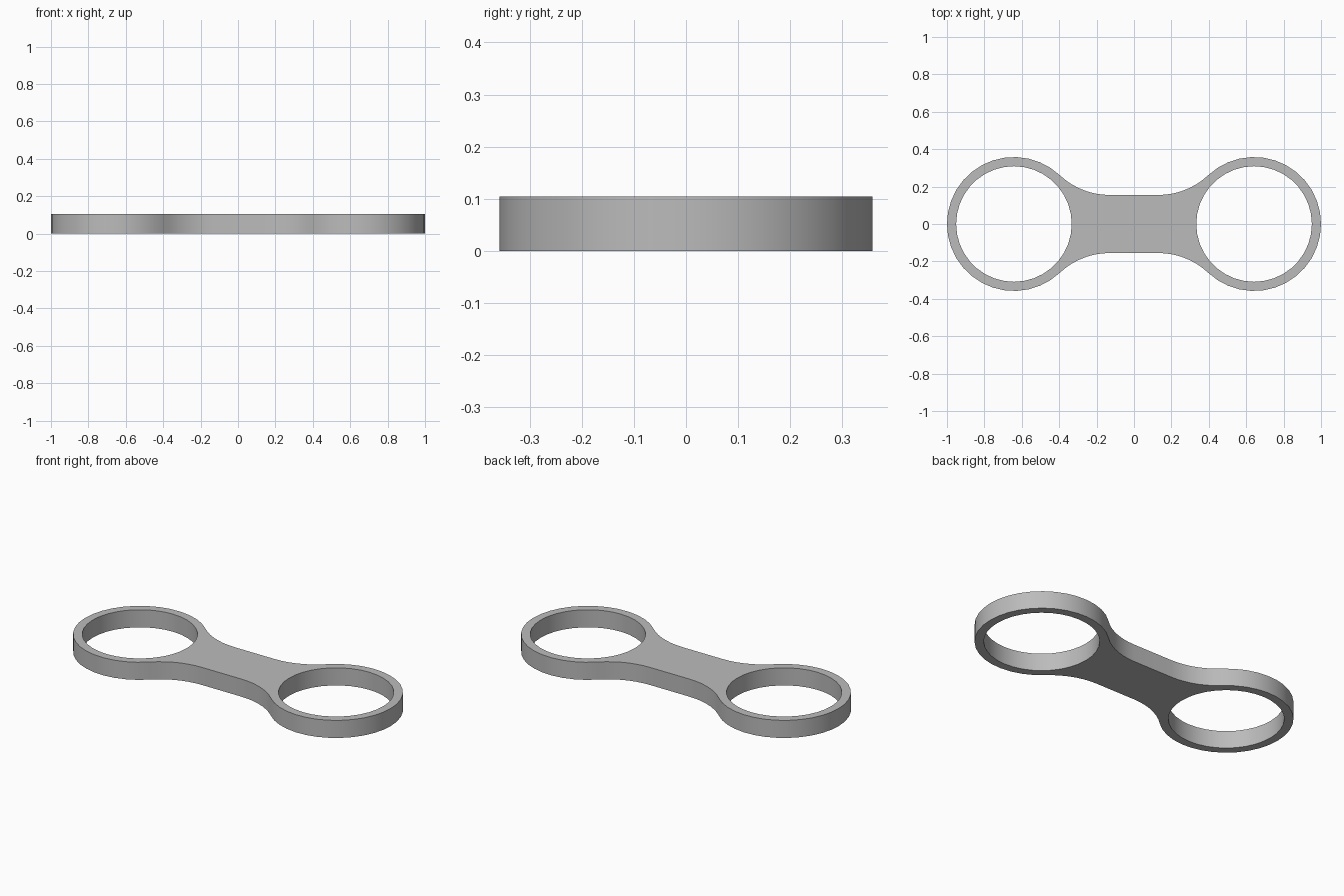
import bpy, bmesh
from math import pi, cos, sin, atan2, sqrt

cube = bpy.data.objects.get("Cube")
if cube:
    bpy.data.objects.remove(cube)

HEIGHT = 0.104
OUTER, INNER = 0.358, 0.309      # ring radii
CX = 1 - OUTER                   # ring centre distance
WAIST, FLAT = 0.155, 0.13        # half width and half length of the straight neck

# Fillet radius tangent to both the neck edge and the ring
fillet = ((CX - FLAT) ** 2 + WAIST ** 2 - OUTER ** 2) / (2 * (OUTER - WAIST))
fillet_y = WAIST + fillet
join = atan2(fillet_y, FLAT - CX)


def arc(cx, cy, r, a0, a1, n):
    return [(cx + r * cos(a0 + (a1 - a0) * i / n),
             cy + r * sin(a0 + (a1 - a0) * i / n)) for i in range(n + 1)]


# One quarter of the outline, from the outer tip to the neck, then mirrored
quarter = arc(CX, 0, OUTER, 0, join, 13)
quarter += arc(FLAT, fillet_y, fillet, join - pi, -pi / 2, 7)[1:]
half = quarter + [(-x, y) for x, y in reversed(quarter)]
outline = half + [(x, -y) for x, y in reversed(half[1:-1])]
holes = [arc(side * CX, 0, INNER, 0, 2 * pi, 36)[:-1] for side in (1, -1)]

# Fill the flat plate with its two holes, then raise it
bm = bmesh.new()
edges = []
for loop in [outline] + holes:
    verts = [bm.verts.new((x, y, 0)) for x, y in loop]
    edges += [bm.edges.new((v, verts[i - 1])) for i, v in enumerate(verts)]
bmesh.ops.triangle_fill(bm, edges=edges, use_beauty=True)
raised = bmesh.ops.extrude_face_region(bm, geom=bm.faces[:], use_keep_orig=True)
bmesh.ops.translate(bm, vec=(0, 0, HEIGHT),
                    verts=[g for g in raised["geom"] if isinstance(g, bmesh.types.BMVert)])
bmesh.ops.recalc_face_normals(bm, faces=bm.faces[:])

mesh = bpy.data.meshes.new("double_ring_link")
bm.to_mesh(mesh)
bm.free()
link = bpy.data.objects.new("double_ring_link", mesh)
bpy.context.collection.objects.link(link)

# Plain grey material
grey = bpy.data.materials.new("light_grey")
grey.use_nodes = True
color = (0.5, 0.5, 0.5, 1)
grey.diffuse_color = color
grey.node_tree.nodes["Principled BSDF"].inputs["Base Color"].default_value = color
mesh.materials.append(grey)

# Smooth walls with sharp rims
bpy.ops.object.select_all(action="DESELECT")
link.select_set(True)
bpy.context.view_layer.objects.active = link
bpy.ops.object.shade_smooth_by_angle(angle=pi / 6)
